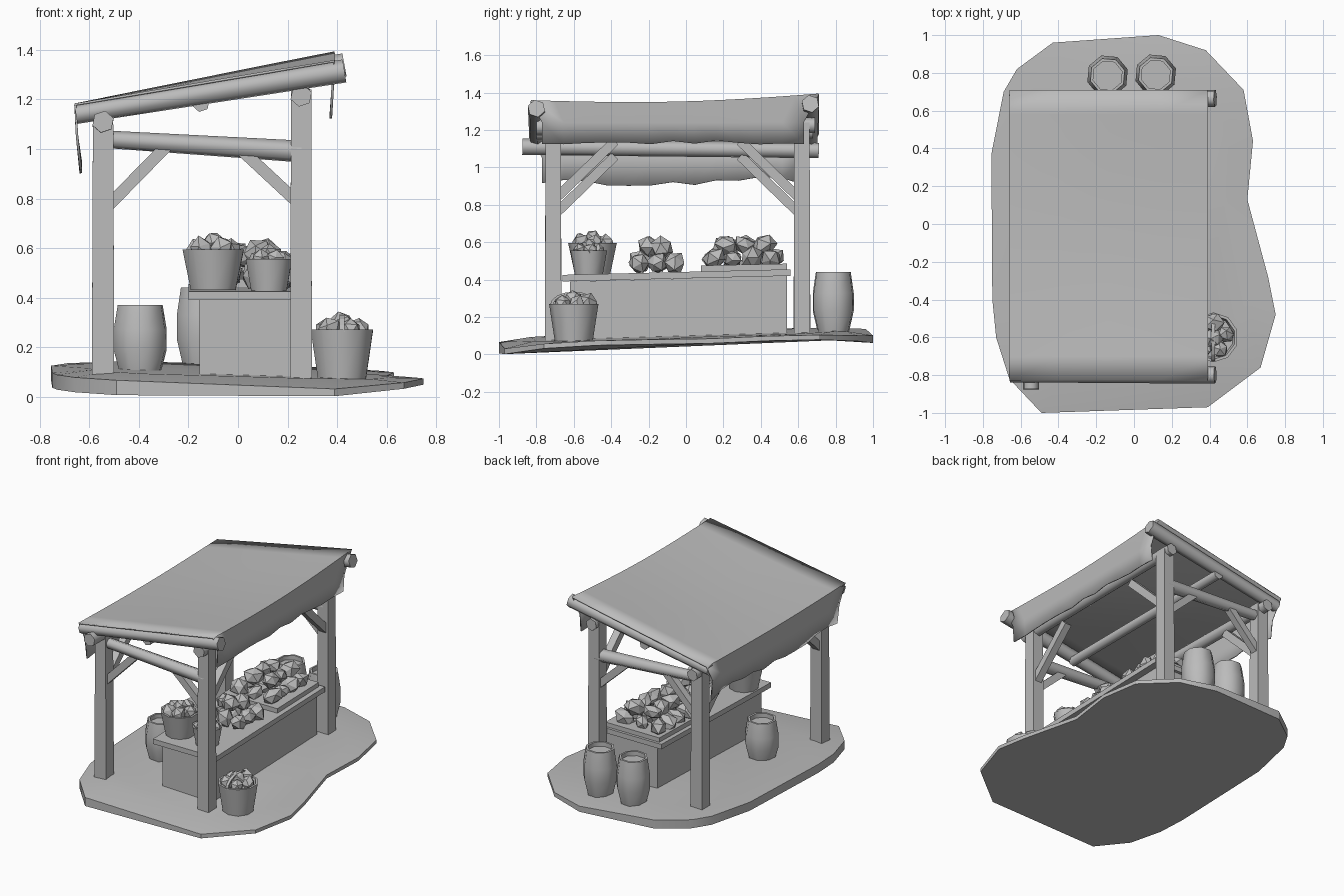
import bpy, bmesh, math, random
from mathutils import Vector, Matrix

if "Cube" in bpy.data.objects:
    bpy.data.objects.remove(bpy.data.objects["Cube"])

random.seed(7)

GREY = bpy.data.materials.new("plain grey")
GREY.diffuse_color = (0.5, 0.5, 0.5, 1)
GREY.use_nodes = True
GREY.node_tree.nodes["Principled BSDF"].inputs["Base Color"].default_value = GREY.diffuse_color


def finish(bm, name, smooth=0):
    bmesh.ops.recalc_face_normals(bm, faces=bm.faces)
    me = bpy.data.meshes.new(name)
    bm.to_mesh(me)
    bm.free()
    ob = bpy.data.objects.new(name, me)
    bpy.context.collection.objects.link(ob)
    me.materials.append(GREY)
    if smooth:
        bpy.ops.object.select_all(action='DESELECT')
        ob.select_set(True)
        bpy.context.view_layer.objects.active = ob
        bpy.ops.object.shade_smooth_by_angle(angle=math.radians(smooth))
    return ob


def log(name, a, b, r1, r2, sides=6):
    """Tapered timber from point a to point b."""
    a, b = Vector(a), Vector(b)
    d = b - a
    bm = bmesh.new()
    bmesh.ops.create_cone(bm, cap_ends=True, segments=sides, radius1=r1, radius2=r2, depth=d.length)
    spin = Matrix.Rotation(math.pi / 4 if sides == 4 else 0.2, 4, 'Z')
    rot = d.to_track_quat('Z', 'Y').to_matrix().to_4x4()
    bmesh.ops.transform(bm, matrix=Matrix.Translation((a + b) / 2) @ rot @ spin, verts=bm.verts)
    return finish(bm, name, 65 if sides > 4 else 0)


def lathe(name, x, y, profile, sides):
    """Closed turned shape from (radius, z) pairs."""
    bm = bmesh.new()
    rings = [[bm.verts.new((x + r * math.cos(2 * math.pi * i / sides + 0.3),
                            y + r * math.sin(2 * math.pi * i / sides + 0.3), z))
              for i in range(sides)] for r, z in profile]
    for p, q in zip(rings, rings[1:]):
        for i in range(sides):
            j = (i + 1) % sides
            bm.faces.new((p[i], p[j], q[j], q[i]))
    bm.faces.new(rings[0][::-1])
    bm.faces.new(rings[-1])
    return finish(bm, name, 50)


def box(name, x, y, z, dz=0):
    """Box from ranges; dz lifts the top at the back end."""
    bm = bmesh.new()
    bmesh.ops.create_cube(bm, size=1)
    for v in bm.verts:
        i, j, k = (int(c > 0) for c in v.co)
        v.co = (x[i], y[j], z[k] + dz * j)
    return finish(bm, name)


def heap(name, items, size, stretch=1.0):
    """Pile of rough faceted lumps at the given centres."""
    bm = bmesh.new()
    for c in items:
        s = size * random.uniform(0.85, 1.15)
        new = bmesh.ops.create_icosphere(bm, subdivisions=1, radius=s)['verts']
        for v in new:
            v.co *= random.uniform(0.82, 1.12)
            v.co.x *= stretch
        rot = Matrix.Rotation(random.uniform(0, 6), 4, 'Z') @ Matrix.Rotation(random.uniform(-.6, .6), 4, 'Y')
        bmesh.ops.transform(bm, matrix=Matrix.Translation(c) @ rot, verts=new)
    return finish(bm, name)


# ground mound, thin at the right edge and thicker at the left
outline = [(-.49, -1), (.39, -.97), (.67, -.76), (.75, -.48), (.71, -.28), (.60, .13), (.63, .44),
           (.58, .71), (.38, .92), (.13, 1), (-.43, .96), (-.62, .82), (-.69, .70), (-.755, .37),
           (-.75, -.4), (-.73, -.6), (-.66, -.82)]


def under(x, y):
    return .037 * (y + 1) + (.08 * (x - .2) if x > .2 else .03 * (.2 - x))


bm = bmesh.new()
low = [bm.verts.new((x, y, max(0, under(x, y) - .015))) for x, y in outline]
rim = [bm.verts.new((x, y, under(x, y) + min(.045, max(.01, .03 - .04 * x)))) for x, y in outline]
top = [bm.verts.new((x * .8, y * .83, .076 + .03 * (y * .83 + 1) - .024 * x)) for x, y in outline]
for p, q in ((low, rim), (rim, top)):
    for i in range(len(p)):
        j = (i + 1) % len(p)
        bm.faces.new((p[i], p[j], q[j], q[i]))
bm.faces.new(low[::-1])
bm.faces.new(top)
finish(bm, "ground", 30)

# frame: posts, cross beams, braces, sloping logs
XL, XR = -.545, .255
for end, y in (("front", -.71), ("back", .62)):
    g = .08 if y < 0 else .11
    log(end + "_left_post", (XL, y, g - .02), (XL, y, 1.12), .064, .058, 4)
    log(end + "_right_post", (XR, y, g - .03), (XR, y, 1.24), .062, .058, 4)
    log(end + "_cross_beam", (XL, y, 1.04), (XR, y, .99), .036, .045)
    log(end + "_left_cross_brace", (XL + .02, y, .77), (-.29, y, 1.01), .034, .034, 4)
    log(end + "_right_cross_brace", (XR - .02, y, .79), (.02, y, .99), .034, .034, 4)
    inward = 1 if y < 0 else -1
    for side, x, z in (("left", XL, 1.09), ("right", XR, 1.17)):
        log(f"{end}_{side}_long_brace", (x, y + .02 * inward, z - .33),
            (x, y + .33 * inward, z - .03), .036, .036, 4)
    yr, lift = (-.80, 0) if y < 0 else (.665, .025)
    log(end + "_roof_log", (-.655, yr, 1.14), (.43, yr, 1.315 + lift), .04, .048)
log("left_long_beam", (XL, -.875, 1.11), (XL, .71, 1.09), .045, .042)
log("right_long_beam", (XR, -.80, 1.215), (XR, .69, 1.225), .045, .042)
log("middle_long_beam", (-.15, -.80, 1.185), (-.15, .68, 1.19), .036, .036)

# canvas roof with ragged hanging flaps on both long sides
N = 12
bm = bmesh.new()
rows = []
for i in range(N + 1):
    t = i / N
    y = -.83 + 1.54 * t
    yf = -.77 + 1.40 * t
    sag = .025 * math.sin(math.pi * t)
    zl, zr = 1.18 - sag * .5, 1.355 + .035 * t - sag
    rag = .90 + random.uniform(0, .05)
    row = [(-.635, yf, rag), (-.65, yf, 1.05), (-.657, y, zl)]
    for u in (.25, .5, .75):
        row.append((-.657 + 1.045 * u, y, zl + (zr - zl) * u - sag * .5 * math.sin(math.pi * u)))
    row += [(.388, y, zr), (.382, yf, 1.24), (.375, yf, 1.13 + random.uniform(-.008, .015))]
    rows.append([bm.verts.new(p) for p in row])
for p, q in zip(rows, rows[1:]):
    for k in range(len(p) - 1):
        bm.faces.new((p[k], p[k + 1], q[k + 1], q[k]))
roof = finish(bm, "canvas_roof", 35)
sol = roof.modifiers.new("thickness", 'SOLIDIFY')
sol.thickness = .01
sol.offset = 0

# counter and tray
box("counter_body", (-.155, .235), (-.62, .54), (.075, .39), .03)
box("counter_top", (-.20, .285), (-.66, .56), (.39, .425), .03)
box("goods_tray", (-.17, .25), (.08, .54), (.435, .475), .01)

# barrels
for name, x, y, z in (("left_barrel", -.395, -.28, .09), ("back_barrel_a", -.14, .785, .12),
                      ("back_barrel_b", .115, .79, .12)):
    h = .28 if x < -.3 else .32
    lathe(name, x, y, [(.085, z), (.112, z + h * .35), (.112, z + h * .65), (.095, z + h),
                       (.08, z + h), (.08, z + h - .03)], 8)


# baskets with contents
def basket(name, x, y, z, h, r0, r1):
    lathe(name, x, y, [(r0, z), (r1, z + h), (r1 - .015, z + h), (r1 - .025, z + h - .04)], 10)
    pts = [(x + r1 * .55 * math.cos(a), y + r1 * .55 * math.sin(a), z + h)
           for a in (.2, 1.5, 2.7, 4, 5.2)]
    heap(name + "_contents", pts + [(x, y, z + h + .025)], r1 * .4)


basket("large_basket", -.10, -.50, .43, .165, .095, .13)
basket("small_basket", .125, -.52, .425, .13, .075, .098)
basket("ground_basket", .42, -.60, .06, .21, .10, .132)

# handle of the ground basket
bm = bmesh.new()
arc = [(math.cos(math.pi * i / 8), math.sin(math.pi * i / 8)) for i in range(9)]
prev = None
for c, s in arc:
    cur = [bm.verts.new((.42 + dx, -.60 + .128 * k * c, .26 + .075 * k * s))
           for dx, k in ((-.01, 1), (.01, 1), (.01, .87), (-.01, .87))]
    if prev:
        for i in range(4):
            bm.faces.new((prev[i], prev[(i + 1) % 4], cur[(i + 1) % 4], cur[i]))
    prev = cur
finish(bm, "basket_handle")

# loose goods on the counter
lumps = [(x, y, .49) for x in (-.04, .07, .18) for y in (-.25, -.15, -.06)]
lumps += [(.02, -.18, .565), (.12, -.13, .57), (.08, -.2, .575)]
heap("loose_goods", lumps, .058)
loaves = [(x, y, .51) for x in (-.1, .03, .16) for y in (.15, .25, .35, .45)]
loaves += [(x, y, .58) for x in (-.03, .1) for y in (.22, .32, .41)]
heap("tray_goods", loaves, .055, 1.35)
